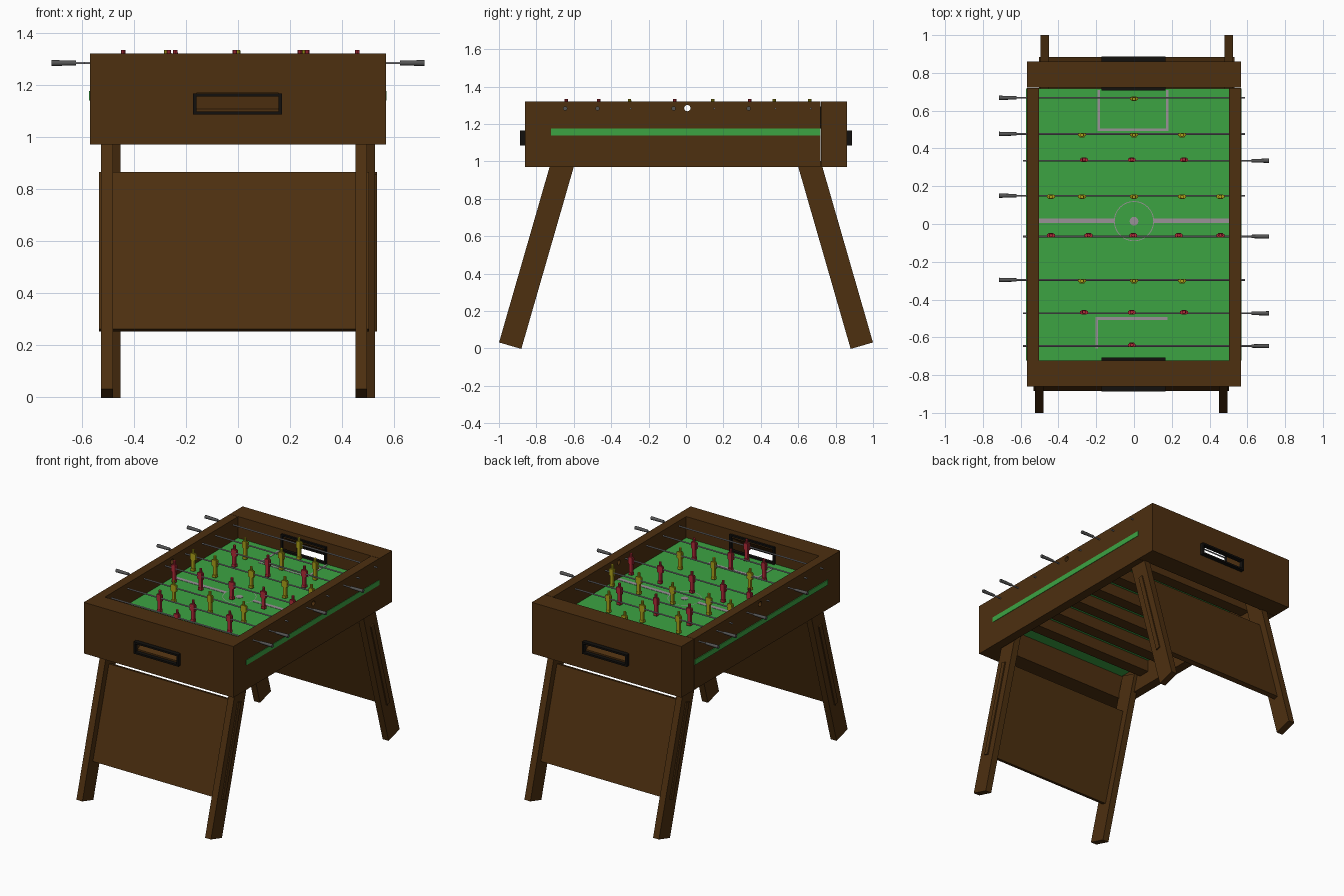
import bpy, bmesh, math
from mathutils import Matrix, Vector

if "Cube" in bpy.data.objects:
    bpy.data.objects.remove(bpy.data.objects["Cube"])


def material(name, r, g, b):
    m = bpy.data.materials.new(name)
    m.diffuse_color = (r, g, b, 1)
    m.use_nodes = True
    m.node_tree.nodes["Principled BSDF"].inputs["Base Color"].default_value = m.diffuse_color
    return m


WOOD = material("wood", 0.075, 0.029, 0.005)
GREEN = material("green", 0.045, 0.37, 0.055)
BLACK = material("black", 0.006, 0.005, 0.004)
LINE = material("line_grey", 0.32, 0.29, 0.31)
METAL = material("metal", 0.28, 0.28, 0.30)
GRIP = material("grip", 0.09, 0.09, 0.09)
RED = material("red", 0.45, 0.025, 0.04)
YELLOW = material("yellow", 0.42, 0.36, 0.01)


def finish(name, bm, mat, smooth=False):
    bmesh.ops.recalc_face_normals(bm, faces=bm.faces)
    me = bpy.data.meshes.new(name)
    bm.to_mesh(me)
    bm.free()
    me.materials.append(mat)
    ob = bpy.data.objects.new(name, me)
    bpy.context.collection.objects.link(ob)
    if smooth:
        bpy.ops.object.select_all(action='DESELECT')
        ob.select_set(True)
        bpy.context.view_layer.objects.active = ob
        bpy.ops.object.shade_smooth_by_angle(angle=math.radians(40))
    return ob


def add_box(bm, x0, x1, y0, y1, z0, z1):
    mid = Vector((x0 + x1, y0 + y1, z0 + z1)) / 2
    bmesh.ops.create_cube(bm, size=1, matrix=Matrix.Translation(mid) @ Matrix.Diagonal((x1 - x0, y1 - y0, z1 - z0, 1)))


def box(name, mat, *dims):
    bm = bmesh.new()
    add_box(bm, *dims)
    return finish(name, bm, mat)


def add_cyl_x(bm, x0, x1, y, z, r0, r1=None, n=16):
    mat = Matrix.Translation(((x0 + x1) / 2, y, z)) @ Matrix.Rotation(math.pi / 2, 4, 'Y')
    bmesh.ops.create_cone(bm, cap_ends=True, segments=n, radius1=r0, radius2=r0 if r1 is None else r1,
                          depth=x1 - x0, matrix=mat)


def prism(name, mat, x0, x1, yz):
    # y-z outline extruded along x
    bm = bmesh.new()
    f = bm.faces.new([bm.verts.new((x0, y, z)) for y, z in yz])
    ext = bmesh.ops.extrude_face_region(bm, geom=[f])
    bmesh.ops.translate(bm, vec=(x1 - x0, 0, 0), verts=[v for v in ext['geom'] if isinstance(v, bmesh.types.BMVert)])
    return finish(name, bm, mat)


def cut(ob, cutter):
    mod = ob.modifiers.new("cut", 'BOOLEAN')
    mod.operation, mod.solver, mod.object = 'DIFFERENCE', 'EXACT', cutter
    bpy.context.view_layer.objects.active = ob
    bpy.ops.object.modifier_apply(modifier=mod.name)
    bpy.data.objects.remove(cutter)


# Playing field slab, edges showing through the side walls
box("playing_field", GREEN, -0.572, 0.57, -0.722, 0.718, 1.14, 1.175)

# Side walls with a ball hole
for name, x0, x1 in (("left_wall", -0.567, -0.504), ("right_wall", 0.504, 0.567)):
    wall = box(name, WOOD, x0, x1, -0.725, 0.72, 0.97, 1.32)
    bm = bmesh.new()
    add_cyl_x(bm, x0 - 0.1, x1 + 0.1, 0.007, 1.285, 0.017)
    cut(wall, finish("hole_cutter", bm, WOOD))


def goal_frame(name, y0, y1, z0, z1, t=0.012):
    bm = bmesh.new()
    add_box(bm, -0.172, 0.168, y0, y1, z1 - t, z1)
    add_box(bm, -0.172, 0.168, y0, y1, z0, z0 + t)
    add_box(bm, -0.172, -0.172 + t, y0, y1, z0 + t, z1 - t)
    add_box(bm, 0.168 - t, 0.168, y0, y1, z0 + t, z1 - t)
    finish(name, bm, BLACK)


# End walls with sloping ball chutes and goal frames
for name, s in (("front", -1), ("back", 1)):
    a, b = sorted((s * 0.722, s * 0.86))
    wall = box(name + "_wall", WOOD, -0.567, 0.567, a, b, 0.97, 1.32)
    cut(wall, prism("chute_cutter", WOOD, -0.16, 0.156,
                    [(s * 0.70, 1.19), (s * 0.70, 1.282), (s * 0.88, 1.154), (s * 0.88, 1.097)]))
    goal_frame(name + "_outer_goal_frame", *sorted((s * 0.855, s * 0.887)), 1.085, 1.166)
    goal_frame(name + "_inner_goal_frame", *sorted((s * 0.708, s * 0.73)), 1.175, 1.293)

# Slats under the field
for i in range(6):
    y = -0.5 + i * 0.2
    box("under_slat", WOOD, -0.51, 0.51, y - 0.04, y + 0.04, 1.06, 1.142)

# Splayed legs and the panels between them
K = 0.288
N = math.hypot(1, K)
D, P = Vector((K, 1)) / N, Vector((-1, K)) / N


def slanted(name, s, x0, x1, base, top, half):
    o = Vector((-0.94, 0.015))
    pts = [o + D * l + P * w for l, w in ((base, half), (base, -half), (top, -half), (top, half))]
    prism(name, WOOD, x0, x1, [(-s * p.x, p.y) for p in pts])


for name, s in (("front", -1), ("back", 1)):
    m = -s
    for x in (-0.5025, 0.4725):
        a, b = sorted((m * (x - 0.0225), m * (x + 0.0225)))
        slanted(name + "_leg", s, a, b, 0, 1.13, 0.062)
    a, b = sorted((m * -0.533, m * 0.503))
    slanted(name + "_leg_panel", s, a, b, 0.253, 0.88, 0.016)

# Field markings
Z0, Z1 = 1.174, 1.1768
bm = bmesh.new()
for x0, x1 in ((-0.504, -0.105), (0.105, 0.504)):
    add_box(bm, x0, x1, 0.004, 0.03, Z0, Z1)
for d in ((-0.192, 0.182, 0.493, 0.506), (-0.192, -0.179, 0.506, 0.71), (0.169, 0.182, 0.506, 0.71),
          (-0.203, 0.178, -0.508, -0.493), (-0.203, -0.190, -0.66, -0.508)):
    add_box(bm, *d, Z0, Z1)
bmesh.ops.create_cone(bm, cap_ends=True, segments=24, radius1=0.023, radius2=0.023, depth=Z1 - Z0,
                      matrix=Matrix.Translation((0, 0.015, (Z0 + Z1) / 2)))
ring = [[bm.verts.new((r * math.cos(t), 0.015 + r * math.sin(t), Z1)) for r in (0.102, 0.106)]
        for t in (i * math.tau / 48 for i in range(48))]
for i in range(48):
    (p, q), (u, v) = ring[i - 1], ring[i]
    bm.faces.new((p, q, v, u))
finish("field_markings", bm, LINE)


def player(name, mat, s):
    # blocky figure around the rod axis, facing along y * s
    bm = bmesh.new()

    def part(x0, x1, y0, y1, z0, z1):
        add_box(bm, x0, x1, *sorted((s * y0, s * y1)), z0, z1)
    part(-0.014, 0.014, -0.005, 0.015, -0.022, 0.024)
    for e in (-1, 1):
        part(*sorted((e * 0.014, e * 0.021)), -0.003, 0.012, -0.02, 0.021)
    part(-0.011, 0.011, -0.004, 0.012, -0.078, -0.022)
    part(-0.013, 0.013, -0.006, 0.018, -0.095, -0.078)
    bmesh.ops.create_cone(bm, cap_ends=True, segments=10, radius1=0.010, radius2=0.009, depth=0.028,
                          matrix=Matrix.Translation((0, s * 0.006, 0.036)))
    return finish(name, bm, mat)


# Rods, handles and players: y position, handle side, player x positions
three_y, three_r = (-0.275, 0, 0.255), (-0.265, -0.012, 0.265)
rows = ((0.668, -1, (0,)), (0.477, -1, three_y), (0.15, -1, (-0.44, -0.275, 0, 0.255, 0.457)),
        (-0.296, -1, three_y), (0.335, 1, three_r), (-0.066, 1, (-0.44, -0.24, -0.004, 0.237, 0.458)),
        (-0.473, 1, three_r), (-0.646, 1, (-0.012,)))
ROD_Z = 1.283
shared = {}
for y, side, xs in rows:
    bm = bmesh.new()
    add_cyl_x(bm, *sorted((side * 0.65, side * -0.588)), y, ROD_Z, 0.0045, n=12)
    finish("rod", bm, METAL, True)
    bm = bmesh.new()
    r_in, r_out = 0.009, 0.0115
    a, b = sorted((side * 0.622, side * 0.715))
    add_cyl_x(bm, a, b, y, ROD_Z, *((r_in, r_out) if side > 0 else (r_out, r_in)), n=12)
    finish("rod_handle", bm, GRIP, True)
    for x in xs:
        if side not in shared:
            ob = player("red_player" if side > 0 else "yellow_player", RED if side > 0 else YELLOW, side)
            shared[side] = ob.data
        else:
            ob = bpy.data.objects.new("red_player" if side > 0 else "yellow_player", shared[side])
            bpy.context.collection.objects.link(ob)
        ob.location = (x, y, ROD_Z)
